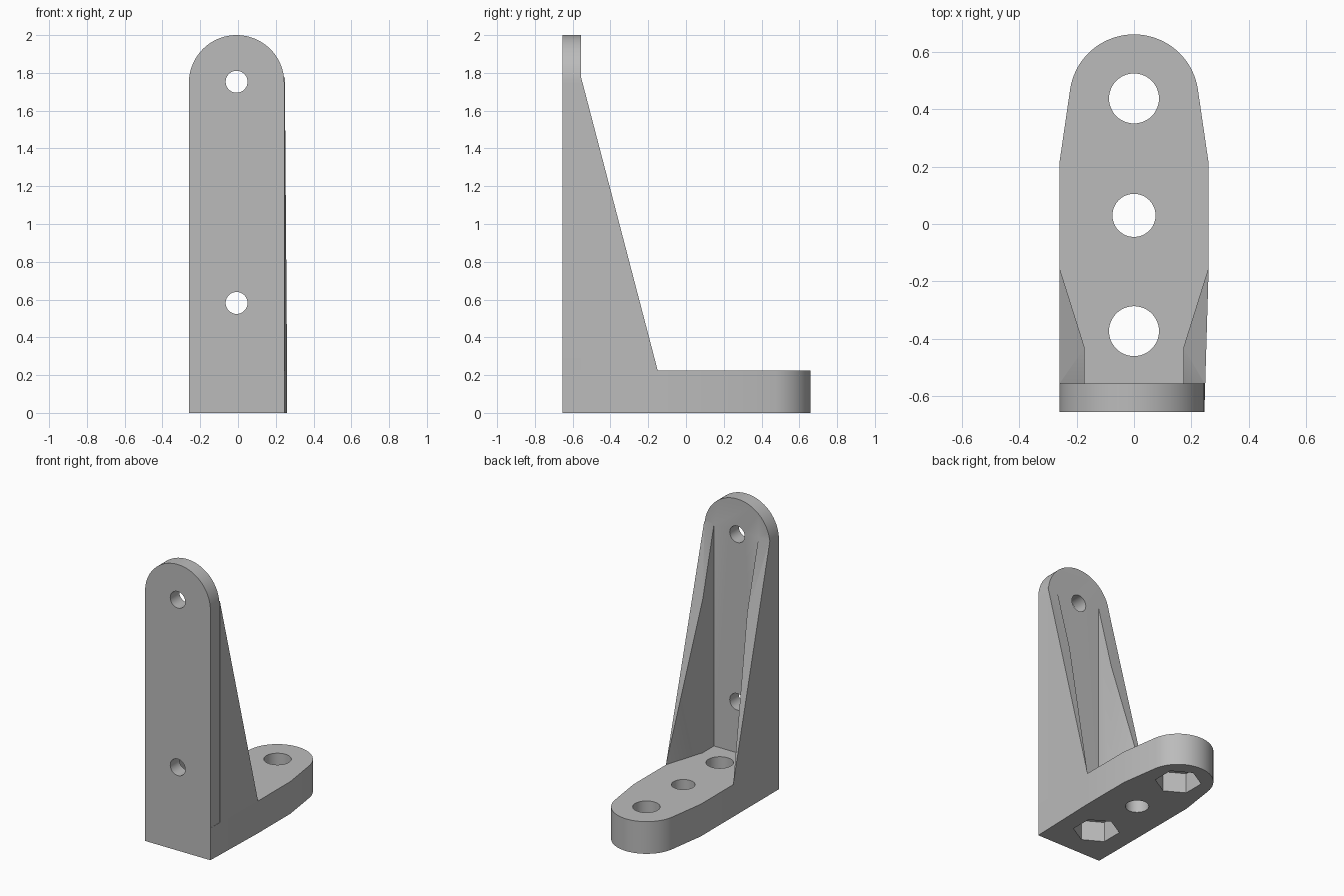
import bpy, bmesh
from math import cos, sin, radians
from mathutils import Vector

cube = bpy.data.objects.get("Cube")
if cube:
    bpy.data.objects.remove(cube, do_unlink=True)

grey = bpy.data.materials.new("light_grey")
grey.use_nodes = True
colour = (0.5, 0.5, 0.5, 1)
grey.diffuse_color = colour
grey.node_tree.nodes["Principled BSDF"].inputs["Base Color"].default_value = colour


def arc(cx, cy, r, start, end, steps):
    """Points along an arc, angles in degrees."""
    angles = [radians(start + (end - start) * i / steps) for i in range(steps + 1)]
    return [(cx + r * cos(a), cy + r * sin(a)) for a in angles]


def prism(name, outline, low, high, axis="z", slope=None):
    """Extrude an outline along z, or an x-z outline along y."""
    place = (lambda u, v, w: (u, v, w)) if axis == "z" else (lambda u, v, w: (u, w, v))
    bm = bmesh.new()
    face = bm.faces.new([bm.verts.new(place(u, v, low)) for u, v in outline])
    new = bmesh.ops.extrude_face_region(bm, geom=[face])["geom"]
    shift = Vector(place(0, 0, high - low))
    bmesh.ops.translate(bm, vec=shift, verts=[v for v in new if isinstance(v, bmesh.types.BMVert)])
    if slope:
        # Trim away everything beyond the sloping plane and close the cut
        point, normal = slope
        bmesh.ops.bisect_plane(bm, geom=bm.verts[:] + bm.edges[:] + bm.faces[:], dist=1e-5,
                               plane_co=point, plane_no=normal, clear_outer=True)
        bmesh.ops.holes_fill(bm, edges=[e for e in bm.edges if e.is_boundary], sides=0)
    bmesh.ops.recalc_face_normals(bm, faces=bm.faces[:])
    mesh = bpy.data.meshes.new(name)
    bm.to_mesh(mesh)
    bm.free()
    mesh.materials.append(grey)
    obj = bpy.data.objects.new(name, mesh)
    bpy.context.collection.objects.link(obj)
    return obj


def combine(target, tool, operation):
    """Apply an exact boolean and discard the tool object."""
    tool.hide_render = True
    mod = target.modifiers.new(operation, "BOOLEAN")
    mod.operation, mod.solver, mod.object = operation, "EXACT", tool
    bpy.context.view_layer.objects.active = target
    bpy.ops.object.modifier_apply(modifier=mod.name)
    bpy.data.objects.remove(tool, do_unlink=True)


FRONT, INNER, FOOT = -0.655, -0.555, 0.225
LEFT, RIGHT, WIDE = 0.245, -0.26, 0.26
RIB_TIP, RIB_TOP = -0.15, 1.775
# Left edge leans in slightly towards the front
INNER_LEFT = LEFT + (WIDE - LEFT) * (INNER - FRONT) / (RIB_TIP - FRONT)

# Foot plate with a rounded, tapered end
foot_outline = ([(RIGHT, FRONT), (LEFT, FRONT), (WIDE, RIB_TIP), (WIDE, 0.21)]
                + arc(0, 0.435, 0.225, 10, 170, 40) + [(RIGHT, 0.21), (RIGHT, RIB_TIP)])
bracket = prism("angle_bracket", foot_outline, 0, FOOT)

# Upright plate with a round top
mid, radius = (LEFT + RIGHT) / 2, (LEFT - RIGHT) / 2
upright_outline = [(RIGHT, 0), (LEFT, 0)] + arc(mid, 2 - radius, radius, 0, 180, 48)
combine(bracket, prism("upright", upright_outline, FRONT, INNER, "y"), "UNION")

# Tapered side ribs trimmed along the slope
slope = ((0, INNER, RIB_TOP), (0, RIB_TOP - FOOT, RIB_TIP - INNER))
for name, outer, side in (("left_rib", INNER_LEFT, 1), ("right_rib", RIGHT, -1)):
    rib = [(outer, INNER), (side * WIDE, RIB_TIP), (side * 0.172, -0.43), (side * 0.172, INNER)]
    combine(bracket, prism(name, rib, FOOT, 2, slope=slope), "UNION")

# Bolt holes through the foot, with hexagonal nut pockets underneath
for y, r in ((0.437, 0.087), (0.03, 0.075), (-0.373, 0.087)):
    combine(bracket, prism("foot_hole", arc(0, y, r, 0, 352.5, 47), -0.1, 0.3), "DIFFERENCE")
for y in (0.437, -0.373):
    combine(bracket, prism("nut_pocket", arc(0, y, 0.148, 30, 330, 5), -0.1, 0.14), "DIFFERENCE")

# Screw holes through the upright
for z in (0.582, 1.753):
    hole = prism("upright_hole", arc(mid, z, 0.058, 0, 350, 35), FRONT - 0.1, INNER + 0.05, "y")
    combine(bracket, hole, "DIFFERENCE")

# Smooth the curved walls and keep the corners crisp
bpy.ops.object.select_all(action="DESELECT")
bracket.select_set(True)
bpy.context.view_layer.objects.active = bracket
bpy.ops.object.shade_smooth_by_angle(angle=radians(20))
